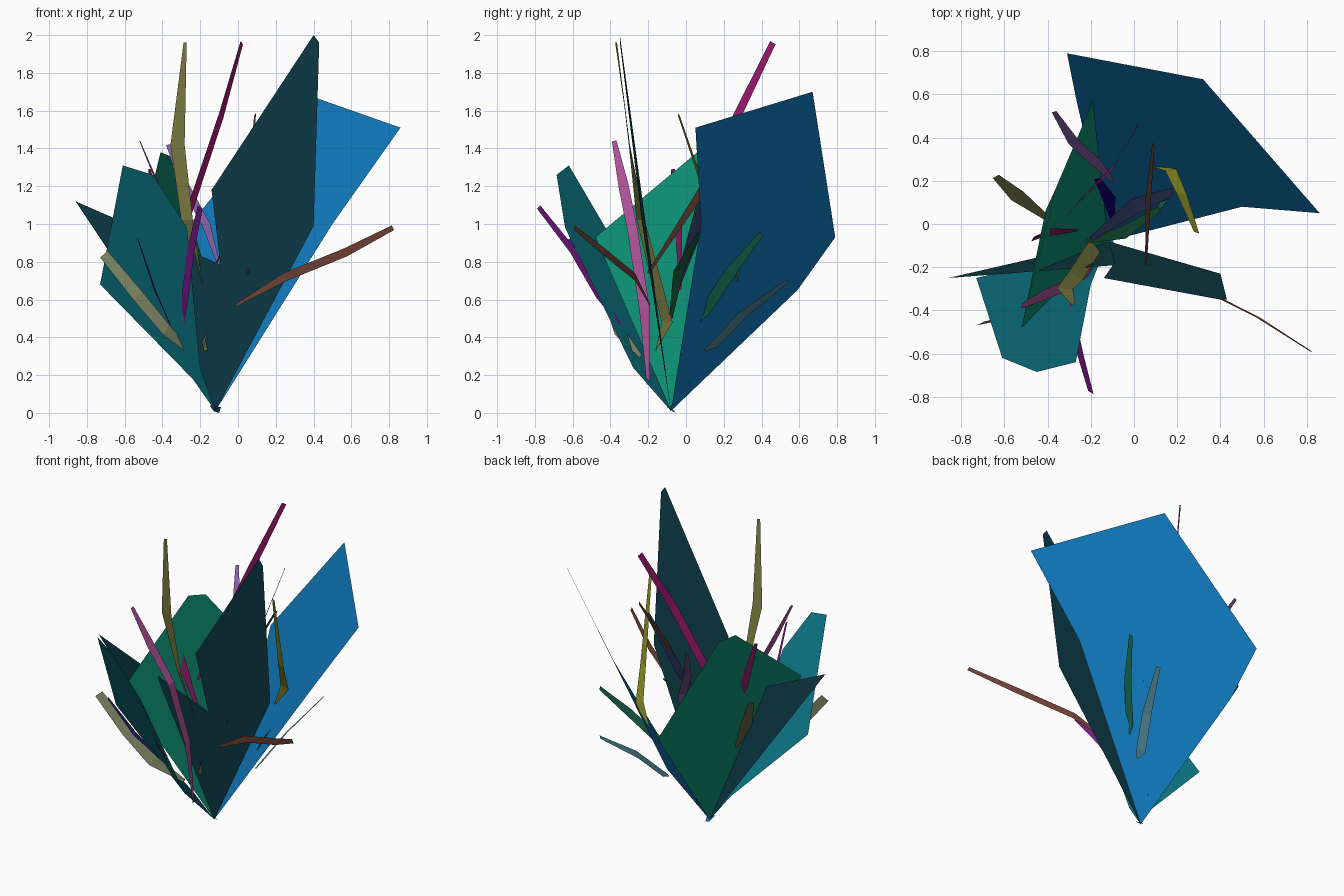
import bpy
from math import cos, sin, radians
from mathutils import Vector

BASE = (-0.12, -0.08, 0.01)


def make(name, verts, faces, rgb):
    mesh = bpy.data.meshes.new(name)
    mesh.from_pydata(verts, [], faces)
    mesh.update()
    obj = bpy.data.objects.new(name, mesh)
    bpy.context.collection.objects.link(obj)
    mat = bpy.data.materials.new(name + "_colour")
    mat.diffuse_color = (*rgb, 1)
    mesh.materials.append(mat)


def leaf(name, rgb, *outline):
    """Broad flat leaf: one polygon growing from the plant base."""
    verts = [BASE, *outline]
    make(name, verts, [range(len(verts))], rgb)


def blade(name, rgb, width, twist, *path, tip=0.45):
    """Narrow bent blade from tip to root; twist 0 lies flat, 90 stands on edge."""
    pts = [Vector(p) for p in path]
    last = len(pts) - 1
    verts = []
    for i, p in enumerate(pts):
        t = (pts[max(i - 1, 0)] - pts[min(i + 1, last)]).normalized()
        flat = t.cross(Vector((0, 0, 1))).normalized()
        side = flat * cos(radians(twist)) + flat.cross(t) * sin(radians(twist))
        w = width * (tip if i == 0 else 0.3 if i == last else 1) / 2
        verts += [p - side * w, p + side * w]
    faces = [(2 * i, 2 * i + 1, 2 * i + 3, 2 * i + 2) for i in range(last)]
    make(name, verts, faces, rgb)


# broad leaves
leaf("blue_back_leaf", (0.005, 0.19, 0.5),
     (0.50, 0.08, 1.0), (0.86, 0.05, 1.51), (0.32, 0.67, 1.70),
     (-0.31, 0.79, 0.93), (-0.27, 0.59, 0.65))
leaf("dark_tall_leaf", (0.004, 0.045, 0.065),
     (0.40, -0.23, 0.99), (0.43, -0.35, 1.96), (0.40, -0.35, 2.0),
     (-0.14, -0.25, 1.18), (-0.09, -0.18, 0.76))
leaf("dark_left_leaf", (0.004, 0.045, 0.065),
     (-0.08, -0.19, 0.78), (-0.86, -0.25, 1.12))
leaf("teal_front_leaf", (0.004, 0.2, 0.26),
     (-0.20, -0.28, 0.24), (-0.27, -0.64, 0.98), (-0.45, -0.685, 1.26),
     (-0.61, -0.62, 1.31), (-0.73, -0.25, 0.68), (-0.24, -0.13, 0.18))
leaf("green_left_leaf", (0.004, 0.27, 0.17),
     (-0.52, -0.48, 0.93), (-0.41, 0.06, 1.38), (-0.36, 0.17, 1.36),
     (-0.19, 0.57, 0.82))

# tall blades
blade("olive_tall_blade", (0.22, 0.22, 0.06), 0.075, 0, (-0.28, -0.37, 1.96),
      (-0.32, -0.30, 1.42), (-0.27, -0.24, 1.02), (-0.18, -0.10, 0.48),
      (-0.17, -0.16, 0.33), tip=0.25)
blade("magenta_tall_blade", (0.35, 0.01, 0.16), 0.05, 85, (0.02, 0.46, 1.96),
      (-0.09, 0.27, 1.57), (-0.24, 0.12, 1.12), (-0.32, 0.03, 0.85), tip=0.7)
blade("pink_blade", (0.4, 0.08, 0.3), 0.055, 35, (-0.52, -0.38, 1.44),
      (-0.42, -0.33, 1.2), (-0.30, -0.28, 0.95), (-0.22, -0.22, 0.55), (-0.19, -0.2, 0.15))
blade("violet_blade", (0.25, 0.12, 0.4), 0.05, 20, (-0.37, 0.52, 1.42),
      (-0.28, 0.38, 1.2), (-0.17, 0.28, 1.0), (-0.10, 0.20, 0.78))
blade("yellow_blade", (0.25, 0.25, 0.02), 0.055, 40, (0.29, -0.04, 1.58),
      (0.22, 0.14, 1.05), (0.17, 0.25, 0.85), (0.09, 0.27, 0.7))
blade("brown_blade", (0.12, 0.05, 0.03), 0.05, 60, (0.09, 0.37, 1.58),
      (0.065, 0.1, 1.2), (0.055, -0.2, 0.74))
blade("navy_blade", (0.02, 0.03, 0.09), 0.08, 20, (0.18, 0.15, 1.4),
      (0.0, 0.08, 1.05), (-0.2, -0.07, 0.6))

# low spreading blades
blade("rust_right_blade", (0.18, 0.06, 0.04), 0.045, 80, (0.82, -0.59, 0.98),
      (0.57, -0.43, 0.85), (0.25, -0.27, 0.72), (-0.01, -0.19, 0.57), tip=0.6)
blade("purple_front_blade", (0.2, 0.01, 0.25), 0.05, 55, (-0.2, -0.78, 1.09),
      (-0.25, -0.6, 0.86), (-0.28, -0.46, 0.62), (-0.29, -0.35, 0.47), tip=0.7)
blade("pale_left_blade", (0.25, 0.28, 0.15), 0.07, 80, (-0.71, -0.46, 0.84),
      (-0.53, -0.42, 0.62), (-0.38, -0.36, 0.44), (-0.23, -0.24, 0.3), tip=0.8)
blade("olive_left_blade", (0.2, 0.22, 0.08), 0.07, 20, (-0.64, 0.22, 1.05),
      (-0.54, 0.13, 0.85), (-0.38, 0.01, 0.6))
blade("indigo_front_blade", (0.03, 0.02, 0.2), 0.04, 40, (-0.53, -0.62, 0.92),
      (-0.44, -0.47, 0.65), (-0.36, -0.34, 0.47))
blade("plum_left_blade", (0.2, 0.01, 0.1), 0.055, 55, (-0.47, -0.07, 1.29),
      (-0.4, -0.04, 1.0), (-0.26, -0.03, 0.65))
blade("green_back_blade", (0.01, 0.15, 0.08), 0.06, 45, (0.36, 0.4, 0.95),
      (0.25, 0.24, 0.75), (0.12, 0.1, 0.54), (0.1, 0.06, 0.48))
blade("grey_back_blade", (0.08, 0.25, 0.32), 0.06, 30, (0.26, 0.54, 0.7),
      (0.15, 0.3, 0.52), (0.07, 0.15, 0.36), (0.06, 0.1, 0.33))
blade("dark_green_blade", (0.01, 0.1, 0.04), 0.06, 0, (0.12, 0.07, 0.95),
      (-0.05, -0.04, 0.75), (-0.22, -0.08, 0.5))
blade("blue_inner_blade", (0.01, 0.0, 0.3), 0.07, 30, (-0.17, 0.21, 0.72),
      (-0.12, 0.13, 0.45), (-0.1, 0.02, 0.16))

# little nub where the leaves meet
make("base_nub", [(-0.15, -0.10, 0.04), (-0.09, -0.10, 0.03), (-0.10, -0.06, 0.0),
                  (-0.13, -0.06, 0.01)], [(0, 1, 2, 3)], (0.01, 0.19, 0.4))
